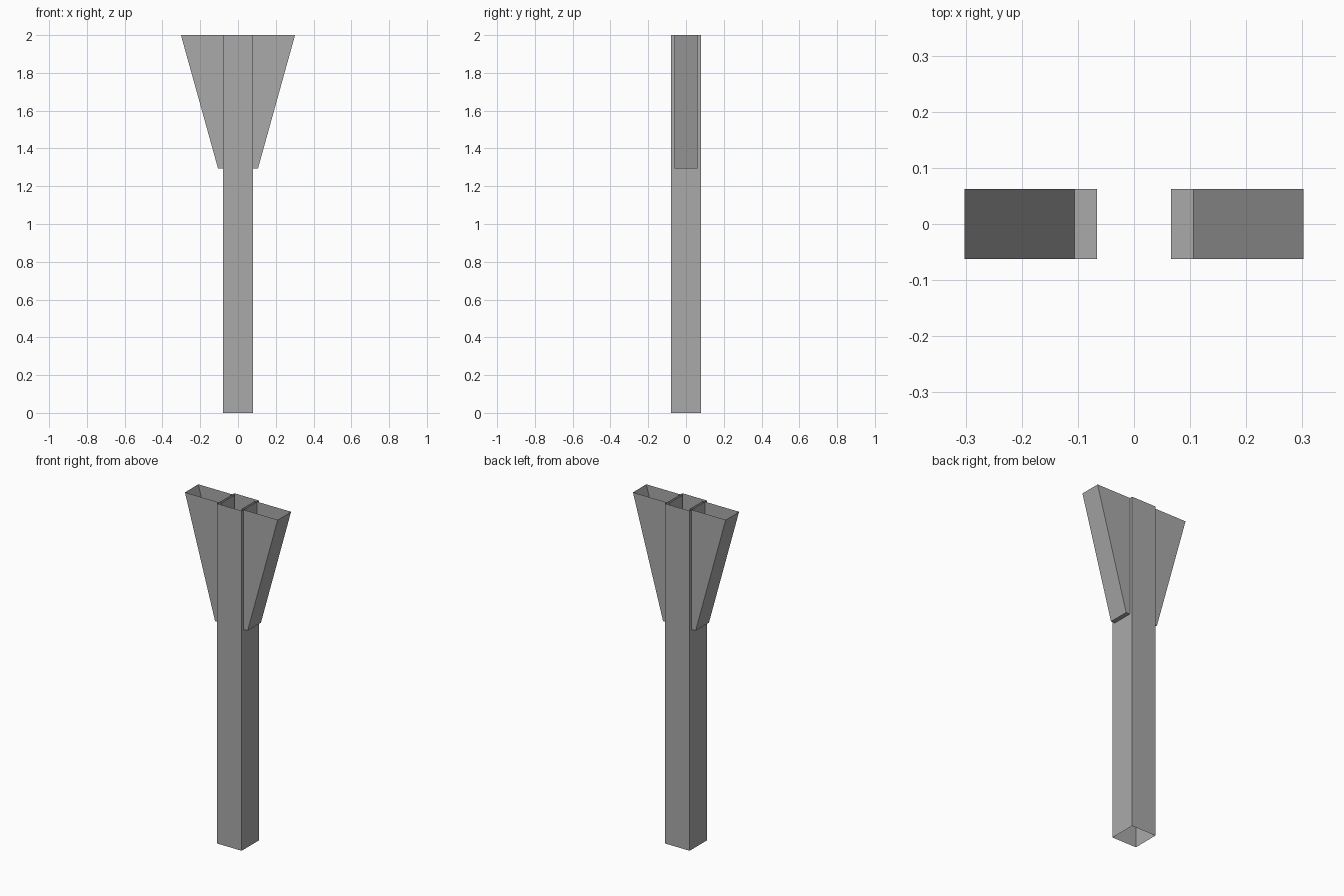
import bpy, bmesh

cube = bpy.data.objects.get("Cube")
if cube:
    bpy.data.objects.remove(cube, do_unlink=True)

grey = bpy.data.materials.new("plain_grey")
grey.use_nodes = True
colour = (0.4, 0.4, 0.4, 1)
grey.diffuse_color = colour
grey.node_tree.nodes["Principled BSDF"].inputs["Base Color"].default_value = colour


def sleeve(name, bottom, top, half_depth, z0, z1, floor):
    """Thin four-sided sleeve, open on top; bottom and top are x ranges."""
    bm = bmesh.new()
    rings = []
    for (xa, xb), z in ((bottom, z0), (top, z1)):
        corners = ((xa, -half_depth), (xb, -half_depth), (xb, half_depth), (xa, half_depth))
        rings.append([bm.verts.new((x, y, z)) for x, y in corners])
    low, high = rings
    for i in range(4):
        j = (i + 1) % 4
        bm.faces.new((low[i], low[j], high[j], high[i]))
    if floor:
        bm.faces.new(low[::-1])
    mesh = bpy.data.meshes.new(name)
    bm.to_mesh(mesh)
    bm.free()
    mesh.materials.append(grey)
    obj = bpy.data.objects.new(name, mesh)
    bpy.context.collection.objects.link(obj)
    return obj


# Square post, open at both ends
sleeve("post", (-0.08, 0.08), (-0.08, 0.08), 0.08, 0, 2, False)

# Flared side pockets with closed floors, slightly overlapping the post
sleeve("left_flare", (0.066, 0.106), (0.066, 0.302), 0.062, 1.295, 2, True)
sleeve("right_flare", (-0.106, -0.066), (-0.302, -0.066), 0.062, 1.295, 2, True)
